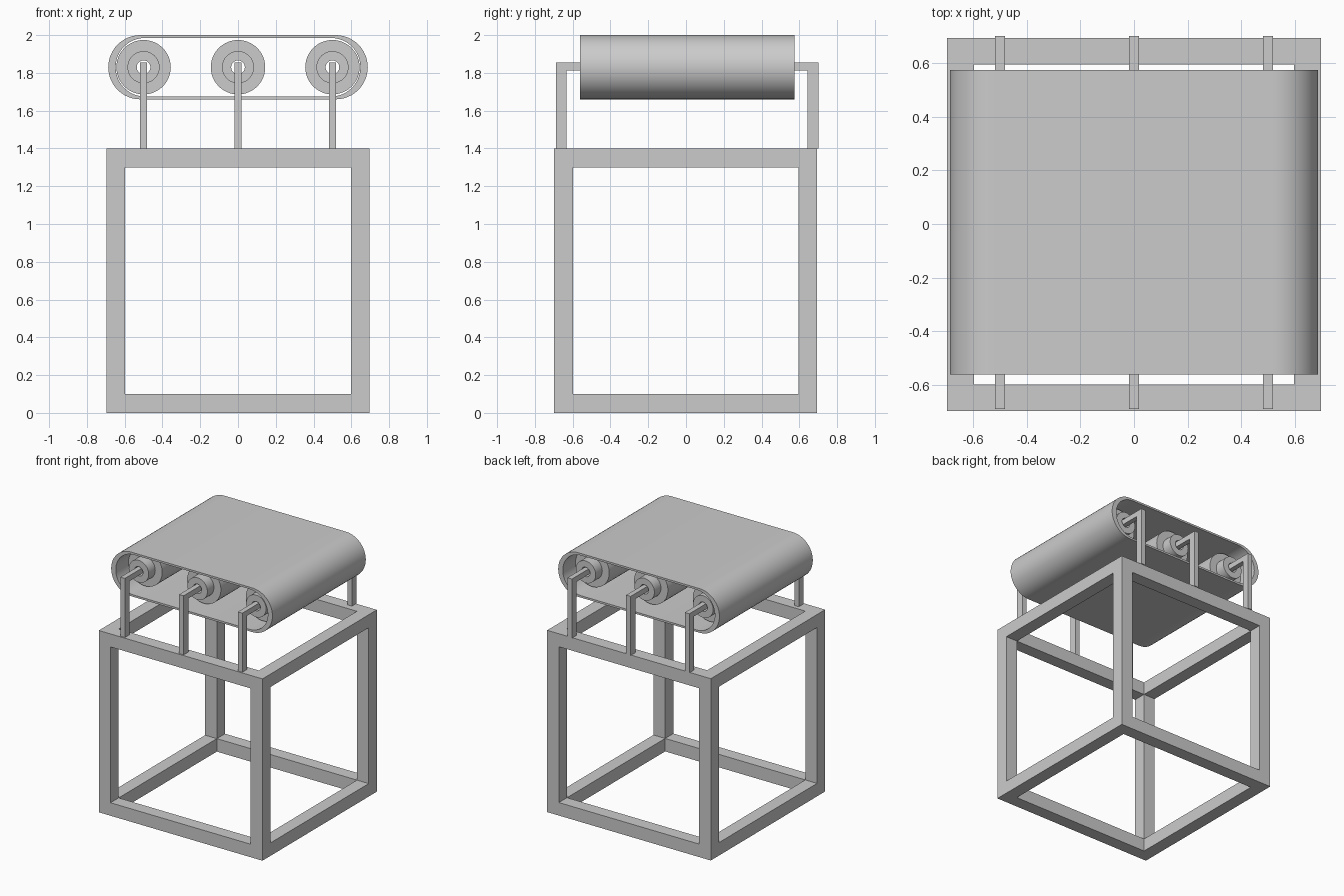
import bpy, bmesh, math
from mathutils import Matrix, Vector

default = bpy.data.objects.get("Cube")
if default:
    bpy.data.objects.remove(default, do_unlink=True)

# One grey for everything
GREY = (0.6, 0.6, 0.6, 1)
grey = bpy.data.materials.new("light_grey")
grey.use_nodes = True
grey.diffuse_color = GREY
grey.node_tree.nodes["Principled BSDF"].inputs["Base Color"].default_value = GREY

MID_Y = 0.006      # middle of the conveyor
AXLE_Z = 1.83      # height of the roller axles
AXLES = {"left": 0.5, "middle": 0.0, "right": -0.5}


def finish(name, bm, smooth=False):
    bmesh.ops.recalc_face_normals(bm, faces=bm.faces)
    mesh = bpy.data.meshes.new(name)
    bm.to_mesh(mesh)
    bm.free()
    mesh.materials.append(grey)
    obj = bpy.data.objects.new(name, mesh)
    bpy.context.collection.objects.link(obj)
    if smooth:
        bpy.ops.object.select_all(action="DESELECT")
        obj.select_set(True)
        bpy.context.view_layer.objects.active = obj
        bpy.ops.object.shade_smooth_by_angle(angle=math.radians(35))
    return obj


def box(name, size, centre):
    bm = bmesh.new()
    bmesh.ops.create_cube(bm, size=1, matrix=Matrix.Translation(centre) @ Matrix.Diagonal((*size, 1)))
    return finish(name, bm)


def bridge_loops(bm, loops):
    """Join a closed chain of equal point loops with quads."""
    rings = [[bm.verts.new(p) for p in loop] for loop in loops]
    for a, b in zip(rings, rings[1:] + rings[:1]):
        for i in range(len(a)):
            j = (i + 1) % len(a)
            bm.faces.new((a[i], a[j], b[j], b[i]))


# Cubic frame: a block opened right through along each axis
frame_centre = Vector((0, -0.002, 0.7))
frame = box("frame", (1.394, 1.392, 1.4), frame_centre)
for axis in range(3):
    size = [1.194, 1.194, 1.2]
    size[axis] = 3
    cutter = box("frame_cutter", size, frame_centre)
    cutter.hide_render = True
    cut = frame.modifiers.new("opening", "BOOLEAN")
    cut.operation, cut.solver, cut.object = "DIFFERENCE", "EXACT", cutter
bpy.context.view_layer.update()
opened = bpy.data.meshes.new_from_object(frame.evaluated_get(bpy.context.evaluated_depsgraph_get()))
for cut in list(frame.modifiers):
    cutter = cut.object
    frame.modifiers.remove(cut)
    bpy.data.objects.remove(cutter, do_unlink=True)
frame.data = opened


# Belt: a hollow band, thicker round the ends
def stadium(y, end_x, half_height, steps=24):
    points = []
    for side in (1, -1):
        for i in range(steps + 1):
            a = math.pi * i / steps - math.pi / 2
            points.append((side * (end_x + half_height * math.cos(a)), y,
                           AXLE_Z + side * half_height * math.sin(a)))
    return points


front, back = MID_Y - 0.568, MID_Y + 0.568
bm = bmesh.new()
bridge_loops(bm, [stadium(front, 0.517, 0.17), stadium(back, 0.517, 0.17),
                  stadium(back, 0.493, 0.155), stadium(front, 0.493, 0.155)])
finish("belt", bm, smooth=True)

# Rollers: stepped hubs with a bore through the middle (radius, y)
ROLLER = [(0.036, -0.5), (0.085, -0.5), (0.085, -0.42), (0.144, -0.42),
          (0.144, 0.42), (0.085, 0.42), (0.085, 0.5), (0.036, 0.5)]
SIDES = 48
for label, x in AXLES.items():
    bm = bmesh.new()
    bridge_loops(bm, [[(x + r * math.cos(math.tau * i / SIDES), MID_Y + y,
                        AXLE_Z + r * math.sin(math.tau * i / SIDES))
                       for i in range(SIDES)] for r, y in ROLLER])
    finish(label + "_roller", bm, smooth=True)

# Bent brackets: a post on the frame with an arm into the bore
BRACKET = [(0.695, 1.4), (0.695, 1.855), (0.46, 1.855),
           (0.46, 1.813), (0.638, 1.813), (0.638, 1.4)]
for label, x in AXLES.items():
    for end, sign in (("front", -1), ("back", 1)):
        bm = bmesh.new()
        face = bm.faces.new([bm.verts.new((x - 0.019, MID_Y + sign * y, z)) for y, z in BRACKET])
        sweep = bmesh.ops.extrude_face_region(bm, geom=[face])
        bmesh.ops.translate(bm, vec=(0.038, 0, 0),
                            verts=[v for v in sweep["geom"] if isinstance(v, bmesh.types.BMVert)])
        finish(f"{label}_{end}_bracket", bm)
